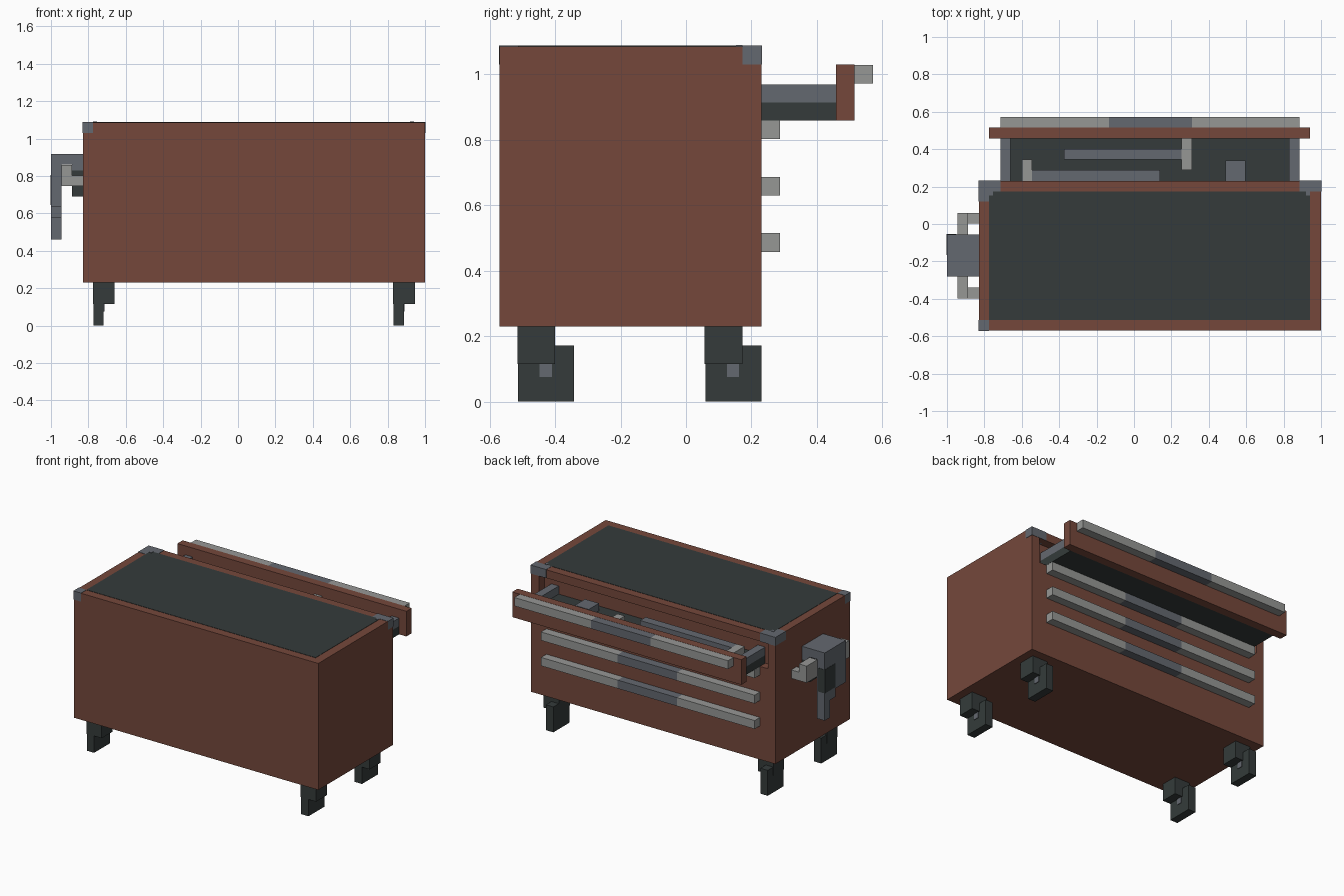
import bpy
from mathutils import Vector

if "Cube" in bpy.data.objects:
    bpy.data.objects.remove(bpy.data.objects["Cube"], do_unlink=True)


def material(name, rgb):
    mat = bpy.data.materials.new(name)
    mat.use_nodes = True
    mat.diffuse_color = (*rgb, 1)
    mat.node_tree.nodes["Principled BSDF"].inputs["Base Color"].default_value = (*rgb, 1)
    return mat


BROWN = material("red brown paint", (0.178, 0.064, 0.044))
DARK = material("dark rubber", (0.035, 0.044, 0.043))
SLATE = material("slate steel", (0.127, 0.140, 0.162))
GREY = material("light steel", (0.305, 0.310, 0.300))


def box(name, mat, x, y, z):
    """Axis-aligned box from three (low, high) ranges."""
    lo, hi = Vector((x[0], y[0], z[0])), Vector((x[1], y[1], z[1]))
    bpy.ops.mesh.primitive_cube_add(size=1, location=(lo + hi) / 2)
    ob = bpy.context.object
    ob.name = name
    ob.scale = hi - lo
    bpy.ops.object.transform_apply(location=False, rotation=False, scale=True)
    if mat:
        ob.data.materials.append(mat)
    return ob


def handle(name, y, z):
    """Drawer pull: slate grip between two light ends."""
    cuts = [-0.715, -0.135, 0.31, 0.885]
    for i, mat in enumerate((GREY, SLATE, GREY)):
        box(f"{name}_{i}", mat, cuts[i:i + 2], (y, y + 0.057), (z, z + 0.057))


# Cabinet with a shallow opening for the top drawer
cabinet = box("cabinet", BROWN, (-0.83, 1), (-0.57, 0.23), (0.23, 1.086))
cutter = box("drawer_opening_cutter", None, (-0.775, 0.94), (0.173, 0.3), (0.86, 1.03))
cutter.hide_render = True
opening = cabinet.modifiers.new("opening", "BOOLEAN")
opening.object = cutter
opening.solver = "EXACT"
bpy.context.view_layer.objects.active = cabinet
bpy.ops.object.modifier_apply(modifier="opening")
bpy.data.objects.remove(cutter, do_unlink=True)

# Work surface
box("work_mat", DARK, (-0.775, 0.94), (-0.513, 0.173), (1.083, 1.088))

# Steel corner guards, a hair proud of the cabinet
E = 0.002
TOP = (1.03, 1.086 + E)
box("corner_guard_rear_right", SLATE, (-0.83 - E, -0.715), (0.173, 0.23 + E), TOP)
box("corner_guard_rear_right_side", SLATE, (-0.83 - E, -0.775), (0.12, 0.2), TOP)
box("corner_guard_rear_left", SLATE, (0.885, 1 + E), (0.173, 0.23 + E), TOP)
box("corner_guard_front_right", SLATE, (-0.83 - E, -0.775), (-0.57 - E, -0.513), TOP)
for x in (-0.775, 0.92):
    box("corner_fillet", SLATE, (x, x + 0.02), (0.153, 0.173), (1.085, 1.09))

# Open drawer
box("drawer_panel", BROWN, (-0.775, 0.94), (0.458, 0.515), (0.86, 1.03))
box("drawer_floor", DARK, (-0.715, 0.885), (0.175, 0.458), (0.86, 0.915))
for side, x in (("right", -0.715), ("left", 0.83)):
    box(f"drawer_wall_{side}", SLATE, (x, x + 0.055), (0.175, 0.458), (0.915, 0.97))

# Tools lying in the drawer
LYING = (0.913, 0.965)
box("hammer_handle", SLATE, (-0.375, 0.255), (0.345, 0.4), LYING)
box("hammer_head", GREY, (0.255, 0.31), (0.29, 0.458), LYING)
box("wrench_handle", SLATE, (-0.545, 0.14), (0.23, 0.29), LYING)
box("wrench_head", GREY, (-0.6, -0.545), (0.23, 0.345), LYING)
box("small_block", SLATE, (0.49, 0.595), (0.23, 0.34), LYING)

# Drawer pulls
handle("open_drawer_handle", 0.515, 0.972)
for n, z in enumerate((0.802, 0.63, 0.458)):
    handle(f"drawer_handle_{n}", 0.23, z)

# Castors
for x in (-0.775, 0.83):
    for y in (-0.515, 0.057):
        box("castor_bracket", DARK, (x, x + 0.115), (y, y + 0.115), (0.115, 0.23))
        box("castor_wheel", DARK, (x + E, x + 0.057), (y + E, y + 0.173), (0, 0.172))
        box("castor_axle", SLATE, (x + 0.05, x + 0.061), (y + 0.068, y + 0.105), (0.075, 0.115))

# Side vice: top beam, stepped outer jaw, inner jaw
box("vice_beam", SLATE, (-1, -0.83), (-0.28, -0.055), (0.86, 0.918))
steps = [(-0.113, -0.055, 0.46), (-0.17, -0.113, 0.578), (-0.28, -0.17, 0.635)]
for y0, y1, z0 in steps:
    box("vice_outer_jaw", SLATE, (-1, -0.943), (y0, y1), (z0, 0.86))
box("vice_jaw_patch", DARK, (-1 - E, -0.95), (-0.165, -0.055 + E), (0.645, 0.805))
box("vice_inner_jaw", DARK, (-0.887, -0.83), (-0.28, -0.055), (0.69, 0.83))
box("vice_inner_jaw_top", SLATE, (-0.887, -0.83), (-0.28, -0.055), (0.83, 0.86))

# Bent vice arms on both sides
for inner, tip in (((-0.055, 0.06), (0.003, 0.06)), ((-0.397, -0.28), (-0.397, -0.34))):
    box("vice_arm", GREY, (-0.945, -0.887), inner, (0.745, 0.858))
    box("vice_arm_mount", GREY, (-0.887, -0.83), sorted(tip), (0.745, 0.802))
